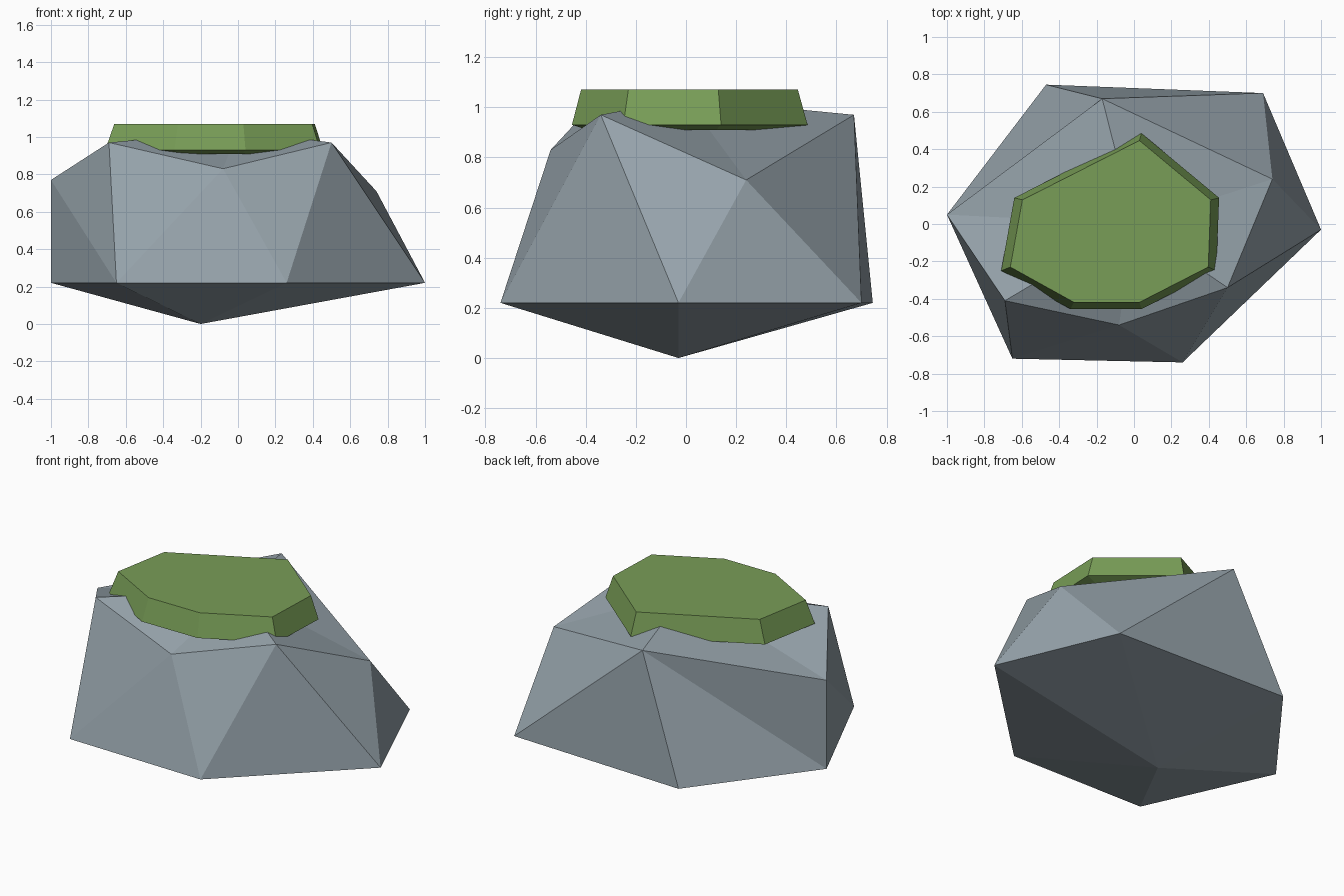
import bpy
import bmesh
from mathutils import Vector

default = bpy.data.objects.get("Cube")
if default:
    bpy.data.objects.remove(default, do_unlink=True)


def make_material(name, colour):
    mat = bpy.data.materials.new(name)
    mat.use_nodes = True
    mat.diffuse_color = (*colour, 1)
    mat.node_tree.nodes["Principled BSDF"].inputs["Base Color"].default_value = (*colour, 1)
    return mat


def finish(bm, name, mat):
    bmesh.ops.recalc_face_normals(bm, faces=bm.faces[:])
    mesh = bpy.data.meshes.new(name)
    bm.to_mesh(mesh)
    bm.free()
    mesh.materials.append(mat)
    obj = bpy.data.objects.new(name, mesh)
    bpy.context.collection.objects.link(obj)
    return obj


stone_grey = make_material("stone grey", (0.30, 0.36, 0.40))
moss_green = make_material("moss green", (0.19, 0.34, 0.095))

# Rock: lower ring A-F, upper ring a-f, peak t and foot o
corners = {
    "A": (-1, 0.05, 0.22), "B": (-0.65, -0.72, 0.22), "C": (0.26, -0.74, 0.22),
    "D": (1, -0.03, 0.22), "E": (0.69, 0.70, 0.22), "F": (-0.47, 0.745, 0.22),
    "a": (-1, 0.05, 0.77), "b": (-0.69, -0.41, 0.97), "c": (-0.08, -0.54, 0.83),
    "d": (0.50, -0.34, 0.97), "e": (0.74, 0.24, 0.71), "f": (-0.17, 0.67, 0.97),
    "t": (0, 0, 1.035), "o": (-0.2, -0.03, 0),
}
sides = "ABa aBb bBc BCc cCd CDd dDe DEe eEf EFf FAf fAa".split()
bm = bmesh.new()
verts = {key: bm.verts.new(co) for key, co in corners.items()}
for face in sides:
    bm.faces.new([verts[k] for k in face])
for ring, tip in (("ABCDEF", "o"), ("abcdef", "t")):
    for k, n in zip(ring, ring[1:] + ring[0]):
        bm.faces.new((verts[k], verts[n], verts[tip]))
finish(bm, "rock", stone_grey)

# Moss cap: one outline scaled into an underside, a rim and a top
outline = [(0.04, 0.485), (-0.64, 0.14), (-0.71, -0.25), (-0.34, -0.455),
           (0.04, -0.455), (0.44, -0.25), (0.455, 0.14)]
centre = Vector((-0.1, 0))
bm = bmesh.new()
rings = []
for scale, z in ((0.86, 0.91), (1, 0.93), (0.92, 1.07)):
    points = [centre + (Vector(p) - centre) * scale for p in outline]
    rings.append([bm.verts.new((p.x, p.y, z)) for p in points])
for low, high in zip(rings, rings[1:]):
    for i in range(len(low)):
        bm.faces.new((low[i - 1], low[i], high[i], high[i - 1]))
bm.faces.new(rings[0])
bm.faces.new(rings[-1])
finish(bm, "moss_cap", moss_green)
